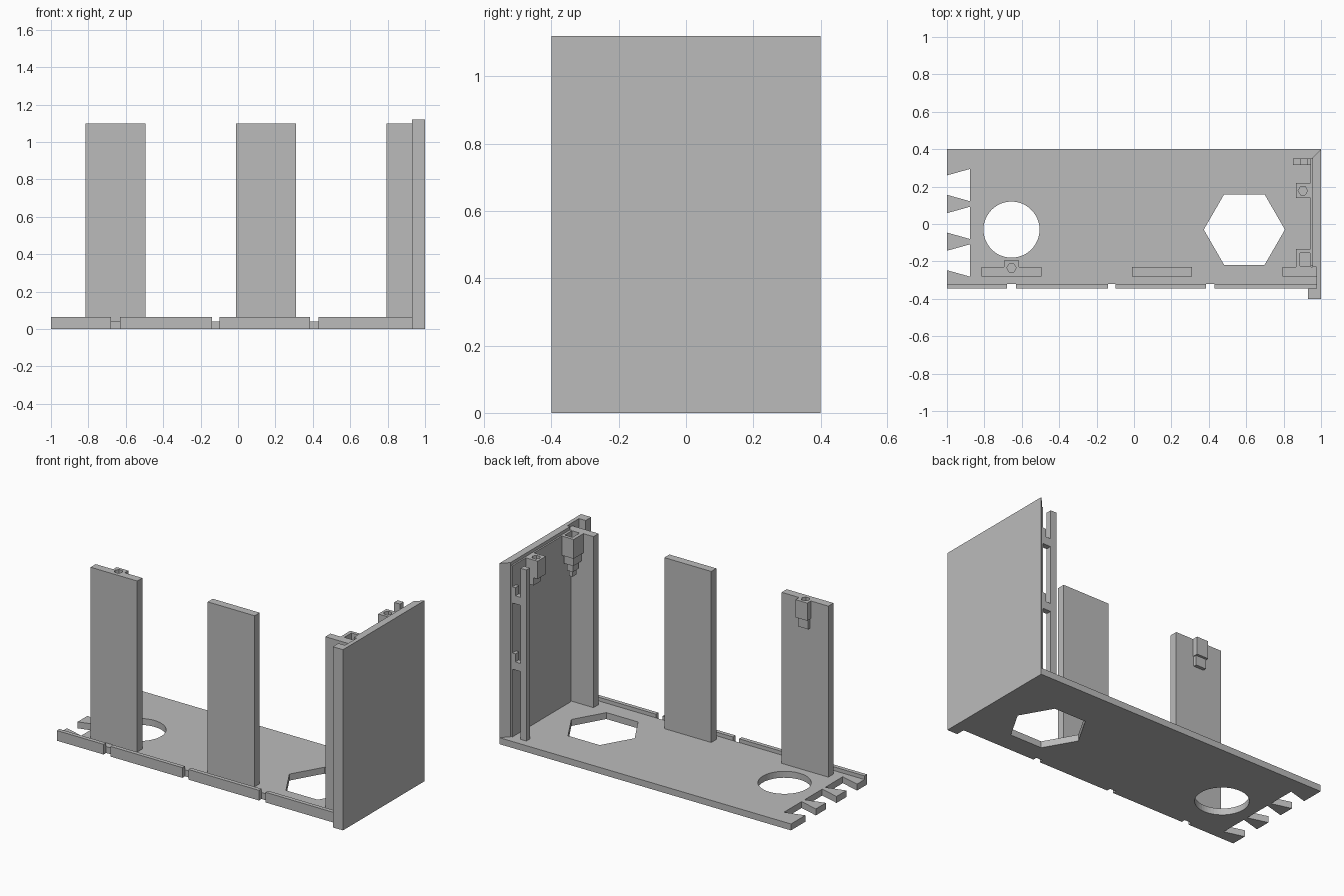
import bpy, bmesh, math

if "Cube" in bpy.data.objects:
    bpy.data.objects.remove(bpy.data.objects["Cube"])

grey = bpy.data.materials.new("plain_grey")
grey.diffuse_color = (0.5, 0.5, 0.5, 1)
grey.use_nodes = True
grey.node_tree.nodes["Principled BSDF"].inputs["Base Color"].default_value = grey.diffuse_color


def prism(name, outline, z0, z1):
    """Extrude a flat outline from z0 up to z1."""
    bm = bmesh.new()
    face = bm.faces.new([bm.verts.new((x, y, z0)) for x, y in outline])
    top = bmesh.ops.extrude_face_region(bm, geom=[face])["geom"]
    for v in top:
        if isinstance(v, bmesh.types.BMVert):
            v.co.z = z1
    bmesh.ops.recalc_face_normals(bm, faces=bm.faces)
    mesh = bpy.data.meshes.new(name)
    bm.to_mesh(mesh)
    bm.free()
    mesh.materials.append(grey)
    ob = bpy.data.objects.new(name, mesh)
    bpy.context.collection.objects.link(ob)
    return ob


def box(name, x0, x1, y0, y1, z0, z1):
    return prism(name, [(x0, y0), (x1, y0), (x1, y1), (x0, y1)], z0, z1)


def ring(x, y, r, n):
    return [(x + r * math.cos(2 * math.pi * i / n),
             y + r * math.sin(2 * math.pi * i / n)) for i in range(n)]


def cut(ob, cutter):
    """Subtract the cutter, apply, and remove it."""
    mod = ob.modifiers.new("cut", 'BOOLEAN')
    mod.operation = 'DIFFERENCE'
    mod.solver = 'EXACT'
    mod.object = cutter
    cutter.hide_render = True
    bpy.context.view_layer.objects.active = ob
    bpy.ops.object.modifier_apply(modifier=mod.name)
    bpy.data.objects.remove(cutter)


# Base plate with dovetail slots along the left end
outline = [(1, -0.32), (1, 0.4), (-1, 0.4)]
for c in (0.208, 0.006, -0.195):
    outline += [(-1, c + 0.052), (-0.878, c + 0.086),
                (-0.878, c - 0.086), (-1, c - 0.052)]
outline.append((-1, -0.32))
base = prism("base_plate", outline, 0, 0.04)
cut(base, prism("round_cutter", ring(-0.655, -0.03, 0.15, 48), -0.1, 0.2))
cut(base, prism("hex_cutter", ring(0.59, -0.03, 0.217, 6), -0.1, 0.2))

# Front lip in four segments
for x0, x1 in ((-1, -0.68), (-0.632, -0.14), (-0.098, 0.385), (0.43, 0.975)):
    box("front_lip", x0, x1, -0.345, -0.32, 0, 0.063)

# End wall: mitred back edge, groove and return flange at the front
prism("end_wall", [(1, 0.4), (0.955, 0.355), (0.955, -0.23), (0.975, -0.23),
                   (0.975, -0.345), (0.93, -0.345), (0.93, -0.4), (1, -0.4)],
      0, 1.12)
box("wall_liner", 0.945, 0.956, -0.225, 0.35, 0.04, 1.1)

# Upright panels
TOP = 1.1
left_panel = box("left_panel", -0.815, -0.495, -0.28, -0.23, 0.04, TOP)
box("middle_panel", -0.012, 0.31, -0.28, -0.23, 0.04, TOP)
box("right_panel", 0.795, 0.976, -0.28, -0.23, 0.04, TOP)

# Screw boss on the left panel
panel_boss = box("panel_boss", -0.695, -0.615, -0.231, -0.195, 0.99, TOP)
for part in (left_panel, panel_boss):
    cut(part, prism("screw_cutter", ring(-0.655, -0.235, 0.025, 6), 1.0, 1.2))
box("panel_boss_step", -0.69, -0.62, -0.231, -0.21, 0.93, 0.99)

# Screw boss on the end wall
wall_boss = box("wall_boss", 0.865, 0.946, 0.138, 0.218, 0.99, TOP)
cut(wall_boss, prism("screw_cutter", ring(0.903, 0.178, 0.025, 6), 1.0, 1.2))
box("wall_boss_step", 0.895, 0.946, 0.143, 0.213, 0.94, 0.99)

# Corner boss with a square socket and shrinking steps below
corner_boss = box("corner_boss", 0.865, 0.946, -0.231, -0.135, 0.98, TOP)
cut(corner_boss, box("socket_cutter", 0.887, 0.94, -0.225, -0.155, 1.0, 1.2))
for inset, z0, z1 in ((0.008, 0.93, 0.98), (0.02, 0.885, 0.93), (0.028, 0.85, 0.885)):
    box("corner_boss_step", 0.865 + inset, 0.946 - inset,
        -0.231 + inset, -0.135 - inset, z0, z1)

# Slim post held off the wall by two brackets
box("rear_post", 0.85, 0.89, 0.315, 0.35, 0.04, TOP)
for z in (0.46, 0.87):
    box("post_bracket", 0.889, 0.946, 0.315, 0.35, z, z + 0.05)
    box("bracket_hook", 0.925, 0.946, 0.315, 0.35, z + 0.05, z + 0.1)
